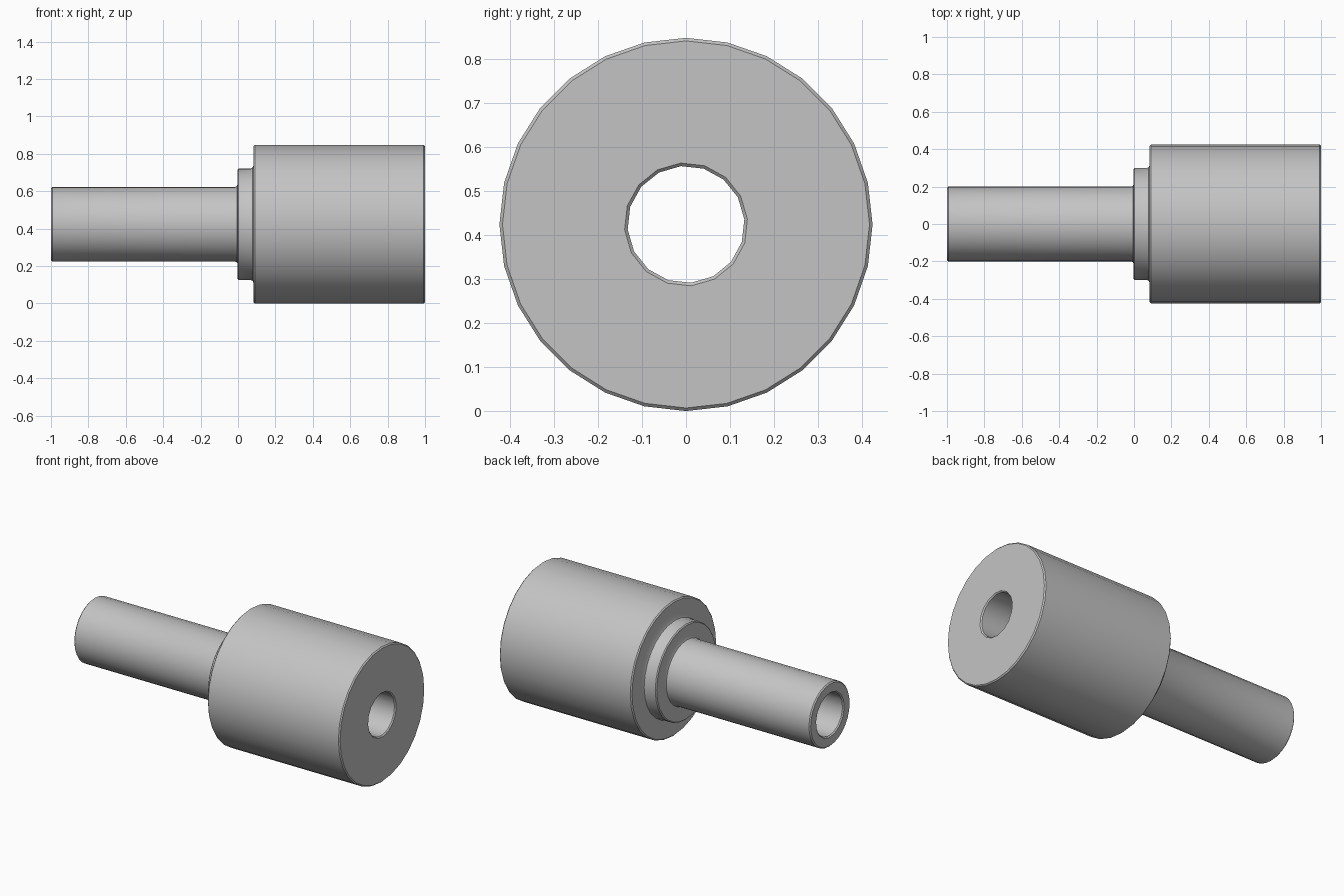
import bpy
import bmesh
import math
from mathutils import Matrix, Vector

default = bpy.data.objects.get("Cube")
if default:
    bpy.data.objects.remove(default, do_unlink=True)

AXIS_Z = 0.424

metal = bpy.data.materials.new("brushed grey")
metal.use_nodes = True
grey = (0.55, 0.55, 0.55, 1)
metal.diffuse_color = grey
metal.node_tree.nodes["Principled BSDF"].inputs["Base Color"].default_value = grey


def turned(name, profile, sides, start=0.0):
    """Solid of revolution about the x axis from (x, radius) points."""
    bm = bmesh.new()
    rings = []
    for x, r in profile:
        ring = []
        for i in range(sides):
            a = start + math.tau * i / sides
            ring.append(bm.verts.new((x, r * math.cos(a), AXIS_Z + r * math.sin(a))))
        rings.append(ring)
    for a, b in zip(rings, rings[1:]):
        for i in range(sides):
            j = (i + 1) % sides
            bm.faces.new((a[i], a[j], b[j], b[i]))
    bm.faces.new(rings[0])
    bm.faces.new(rings[-1])
    bmesh.ops.recalc_face_normals(bm, faces=bm.faces)
    mesh = bpy.data.meshes.new(name)
    bm.to_mesh(mesh)
    bm.free()
    mesh.materials.append(metal)
    obj = bpy.data.objects.new(name, mesh)
    bpy.context.collection.objects.link(obj)
    return obj


# Shaft, collar and wide body in one turned profile with eased edges
bushing = turned("stepped_bushing", [
    (-1, 0.193), (-0.993, 0.2),
    (-0.015, 0.2), (-0.006, 0.204), (-0.002, 0.213),
    (-0.002, 0.293), (0.004, 0.299),
    (0.068, 0.299), (0.078, 0.303), (0.083, 0.314),
    (0.083, 0.417), (0.09, 0.424),
    (0.993, 0.424), (1, 0.417),
], 28)

# Straight bore with a small chamfer at each mouth
bore = turned("bore_cutter", [
    (-1.01, 0.15), (-0.993, 0.133), (0.993, 0.133), (1.01, 0.15),
], 16, math.radians(5))
bore.hide_render = True

cut = bushing.modifiers.new("bore", "BOOLEAN")
cut.operation = "DIFFERENCE"
cut.solver = "EXACT"
cut.object = bore
bpy.context.view_layer.objects.active = bushing
bushing.select_set(True)
bpy.ops.object.modifier_apply(modifier=cut.name)
bpy.data.objects.remove(bore, do_unlink=True)

bpy.ops.object.shade_smooth_by_angle(angle=math.radians(30))
